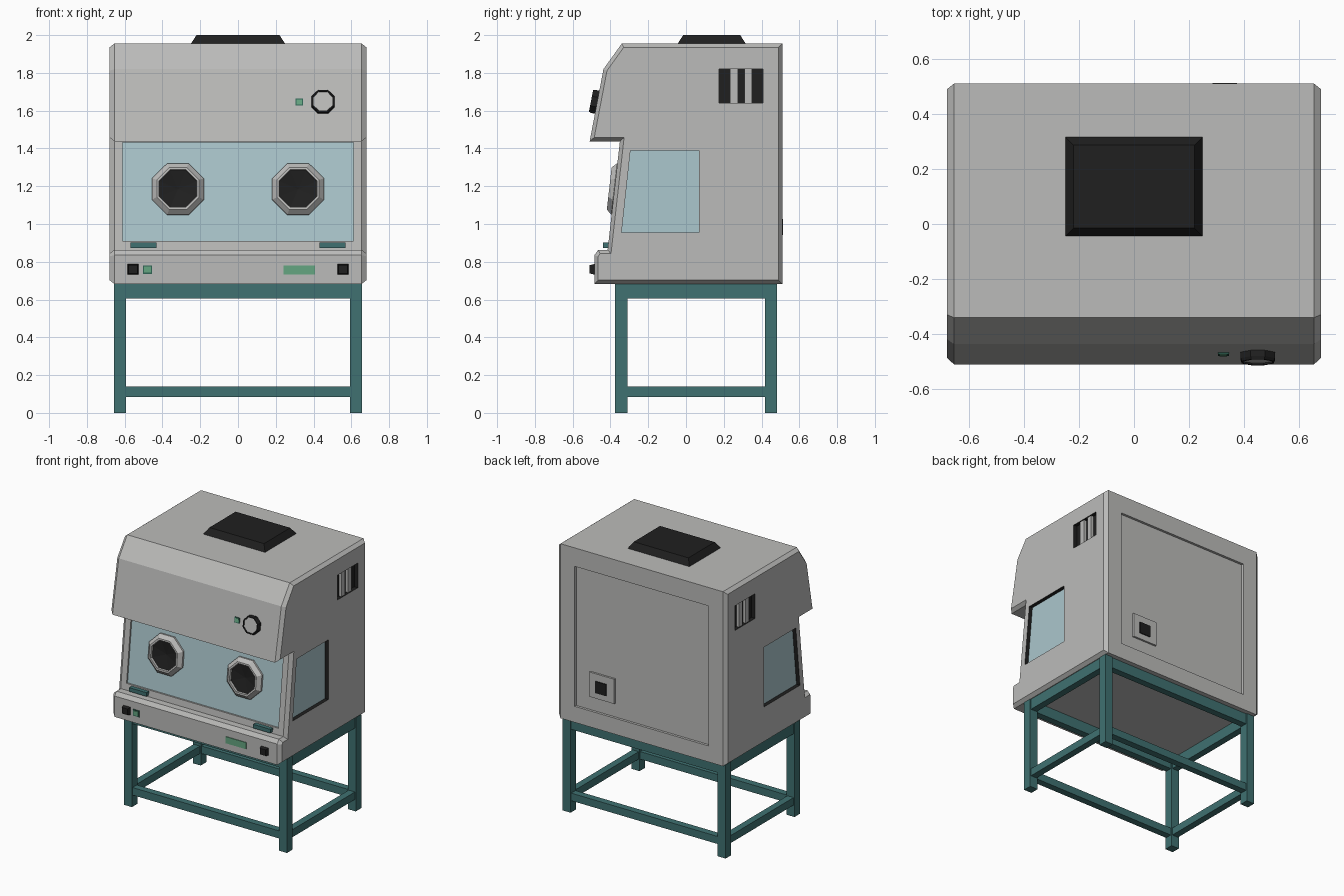
import bpy, bmesh, math
from mathutils import Vector, Euler

cube = bpy.data.objects.get("Cube")
if cube:
    bpy.data.objects.remove(cube, do_unlink=True)


def material(name, rgb):
    m = bpy.data.materials.new(name)
    m.use_nodes = True
    m.diffuse_color = (*rgb, 1)
    node = m.node_tree.nodes["Principled BSDF"]
    node.inputs["Base Color"].default_value = (*rgb, 1)
    node.inputs["Roughness"].default_value = 0.6
    return m


GREY = material("light grey", (0.50, 0.50, 0.49))
BLACK = material("black", (0.014, 0.014, 0.014))
TEAL = material("teal", (0.05, 0.165, 0.165))
GLASS = material("pale blue glass", (0.41, 0.57, 0.61))
GREEN = material("green", (0.13, 0.38, 0.22))
DARK_GREEN = material("dark green", (0.03, 0.13, 0.09))


def finish(name, bm, mats, loc=(0, 0, 0), rot=0):
    bmesh.ops.recalc_face_normals(bm, faces=bm.faces)
    mesh = bpy.data.meshes.new(name)
    bm.to_mesh(mesh)
    bm.free()
    for m in mats:
        mesh.materials.append(m)
    ob = bpy.data.objects.new(name, mesh)
    ob.location = loc
    ob.rotation_euler = (rot, 0, 0)
    bpy.context.collection.objects.link(ob)
    return ob


def prism(name, pts, x0, x1, mats, axis=None, chamfer=0):
    """Extrude a y-z profile along x; faces along the axis get the second material."""
    bm = bmesh.new()
    a, b = ([bm.verts.new((x, y, z)) for y, z in pts] for x in (x0, x1))
    caps = [bm.faces.new(a), bm.faces.new(b)]
    for i in range(len(pts)):
        j = (i + 1) % len(pts)
        bm.faces.new((a[i], a[j], b[j], b[i]))
    bmesh.ops.recalc_face_normals(bm, faces=bm.faces)
    if chamfer:
        bmesh.ops.inset_region(bm, faces=caps, thickness=chamfer * 0.8,
                               depth=chamfer, use_even_offset=True)
    if axis is not None:
        bm.normal_update()
        for f in bm.faces:
            f.material_index = int(abs(f.normal[axis]) > 0.9)
    return finish(name, bm, mats)


def rect(y0, y1, z0, z1):
    return [(y0, z0), (y1, z0), (y1, z1), (y0, z1)]


def block(name, base, size, mat, taper=0, rot=0):
    """Box standing on its base centre, narrowing by taper on each side at the top."""
    w, d, h = size
    bm = bmesh.new()
    bmesh.ops.create_cube(bm, size=1)
    for v in bm.verts:
        t = taper if v.co.z > 0 else 0
        v.co = Vector((v.co.x * (w - 2 * t), v.co.y * (d - 2 * t), (v.co.z + 0.5) * h))
    return finish(name, bm, [mat], base, rot)


def octagon(name, profile, mats, loc, rot):
    """Eight-sided turning of (radius, height) points; one material index per step."""
    bm = bmesh.new()
    rings = []
    for r, h, _ in profile:
        r /= math.cos(math.pi / 8)
        angles = [math.pi * (k + 0.5) / 4 for k in range(8)]
        rings.append([bm.verts.new((r * math.cos(t), r * math.sin(t), h)) for t in angles])
    for (_, _, m), lo, hi in zip(profile, rings, rings[1:]):
        for k in range(8):
            n = (k + 1) % 8
            bm.faces.new((lo[k], lo[n], hi[n], hi[k])).material_index = m
    bm.faces.new(rings[0])
    bmesh.ops.remove_doubles(bm, verts=bm.verts, dist=0.0005)
    return finish(name, bm, mats, loc, rot)


# Cabinet shell with chamfered sides
BACK, BOTTOM, TOP = 0.51, 0.683, 1.955
LEDGE, EAVE = (-0.415, 0.863), (-0.35, 1.438)
HOOD_LOW, HOOD_HIGH = (-0.51, 1.438), (-0.437, 1.82)
shell = [(-0.485, BOTTOM), (-0.485, 0.835), (-0.465, 0.863), LEDGE, EAVE,
         HOOD_LOW, HOOD_HIGH, (-0.34, TOP), (BACK, TOP), (BACK, BOTTOM)]
cabinet = prism("cabinet", shell, -0.655, 0.655, [GREY], chamfer=0.025)


def on_line(p, q, z):
    return p[0] + (q[0] - p[0]) * (z - p[1]) / (q[1] - p[1])


def facing(p, q):
    return math.pi / 2 - math.atan2(q[0] - p[0], q[1] - p[1])


FRONT, REAR = math.pi / 2, -math.pi / 2
PANE, HOOD = facing(LEDGE, EAVE), facing(HOOD_LOW, HOOD_HIGH)

# Recesses: front window, rear door, side windows and vents
low, high = on_line(LEDGE, EAVE, 0.91), on_line(LEDGE, EAVE, 1.432)
pane = [(low - 0.03, 0.91), (low + 0.012, 0.91), (high + 0.012, 1.432), (high - 0.03, 1.432)]
cutters = [
    prism("front_window_cutter", pane, -0.612, 0.612, [GREY, GLASS], axis=1),
    prism("door_cutter", rect(BACK - 0.018, BACK + 0.03, 0.80, 1.82), -0.54, 0.54, [GREY]),
]
side_pane = [(-0.341, 0.955), (0.07, 0.955), (0.07, 1.39), (-0.294, 1.39)]
for s in (-1, 1):
    cutters.append(prism("side_window_cutter", side_pane, s * 0.652, s * 0.72,
                         [BLACK, GLASS], axis=0))
    cutters.append(prism("vent_cutter", rect(0.175, 0.408, 1.64, 1.82),
                         s * 0.652, s * 0.72, [BLACK]))
bpy.context.view_layer.objects.active = cabinet
for c in cutters:
    c.hide_render = True
    mod = cabinet.modifiers.new("cut", 'BOOLEAN')
    mod.operation = 'DIFFERENCE'
    mod.solver = 'EXACT'
    mod.material_mode = 'TRANSFER'
    mod.object = c
    bpy.ops.object.modifier_apply(modifier=mod.name)
for c in cutters:
    bpy.data.objects.remove(c, do_unlink=True)

# Vent slats
for s, side in ((-1, "right"), (1, "left")):
    for y0, y1 in ((0.232, 0.274), (0.309, 0.35)):
        prism(f"{side}_vent_slat", rect(y0, y1, 1.64, 1.82), s * 0.645, s * 0.672, [GREY])

# Glove ports, handles and knobs, mirrored left and right
port = [(0.137, -0.014, 0), (0.137, 0.002, 0), (0.112, 0.028, 0), (0.1, 0.028, 0),
        (0.098, 0.01, 1), (0, -0.009, 1)]
for s, side in ((-1, "right"), (1, "left")):
    octagon(f"{side}_glove_port", port, [GREY, BLACK],
            (s * 0.318, on_line(LEDGE, EAVE, 1.185), 1.185), PANE)
    block(f"{side}_window_handle", (s * 0.50, -0.405, 0.888), (0.138, 0.028, 0.035),
          TEAL, rot=FRONT)
    block(f"{side}_panel_knob", (s * 0.556, -0.484, 0.76), (0.058, 0.056, 0.026),
          BLACK, taper=0.006, rot=FRONT)

# Control panel lights and display
block("panel_button_frame", (-0.479, -0.484, 0.758), (0.05, 0.046, 0.006), DARK_GREEN, rot=FRONT)
block("panel_button", (-0.479, -0.484, 0.758), (0.036, 0.032, 0.009), GREEN, rot=FRONT)
block("display", (0.324, -0.484, 0.757), (0.165, 0.048, 0.006), GREEN, rot=FRONT)

# Hood gauge and indicator
gauge = [(0.062, -0.005, 0), (0.062, 0.022, 0), (0.058, 0.033, 0), (0.051, 0.033, 0),
         (0.051, 0.026, 1), (0, 0.026, 1)]
hood_y = on_line(HOOD_LOW, HOOD_HIGH, 1.645)
octagon("gauge", gauge, [BLACK, GREY], (0.45, hood_y, 1.645), HOOD)
block("indicator_frame", (0.325, hood_y, 1.645), (0.04, 0.038, 0.006), DARK_GREEN, rot=HOOD)
block("indicator", (0.325, hood_y, 1.645), (0.028, 0.026, 0.009), GREEN, rot=HOOD)

# Rear door latch
block("latch_plate", (0.325, BACK - 0.019, 0.99), (0.20, 0.18, 0.015), GREY, rot=REAR)
block("latch", (0.33, BACK - 0.006, 0.985), (0.088, 0.085, 0.009), BLACK, rot=REAR)

# Exhaust on the roof
block("roof_exhaust", (0, 0.136, TOP - 0.002), (0.50, 0.362, 0.047), BLACK, taper=0.03)

# Stand: four legs joined by upper and lower rails
LEG_X, LEG_FRONT, LEG_BACK, LEG = 0.625, -0.343, 0.45, 0.064
mid, depth = (LEG_FRONT + LEG_BACK) / 2, LEG_BACK - LEG_FRONT
for y, end in ((LEG_FRONT, "front"), (LEG_BACK, "back")):
    for s, side in ((-1, "right"), (1, "left")):
        block(f"{end}_{side}_leg", (s * LEG_X, y, 0), (LEG, LEG, BOTTOM), TEAL)
for z, h, level in ((0.085, 0.055, "lower"), (0.605, 0.078, "upper")):
    for y, end in ((LEG_FRONT, "front"), (LEG_BACK, "back")):
        block(f"{level}_{end}_rail", (0, y, z), (2 * LEG_X - LEG, 0.05, h), TEAL)
    for s, side in ((-1, "right"), (1, "left")):
        block(f"{level}_{side}_rail", (s * LEG_X, mid, z), (0.05, depth - LEG, h), TEAL)
